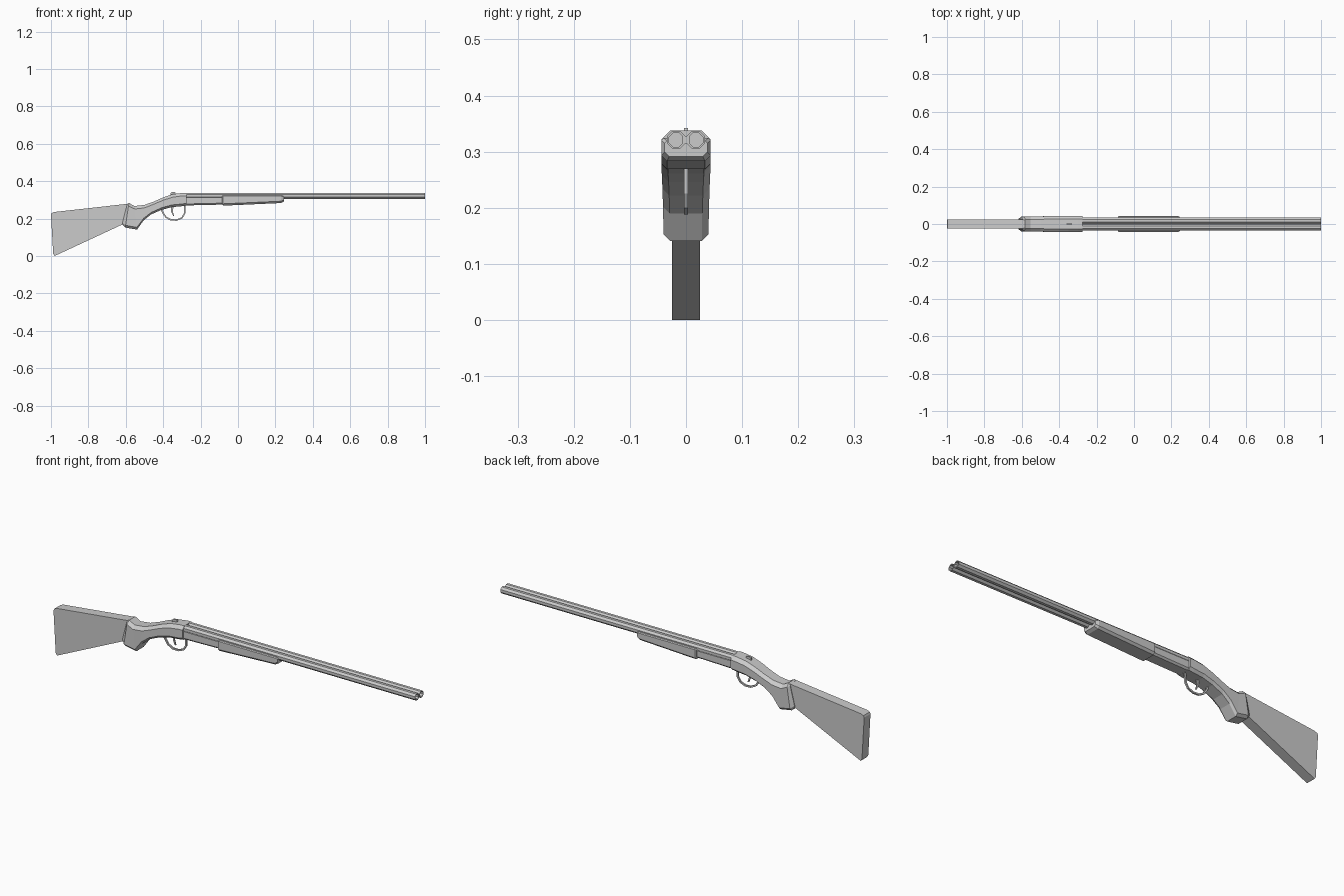
import bpy, bmesh, math
from mathutils import Vector

if "Cube" in bpy.data.objects:
    bpy.data.objects.remove(bpy.data.objects["Cube"])


def skin(name, rings, cyclic=False):
    """Bridge a list of equal-length point rings into a solid."""
    bm = bmesh.new()
    vr = [[bm.verts.new(p) for p in r] for r in rings]
    n = len(vr[0])
    pairs = list(zip(vr, vr[1:])) + ([(vr[-1], vr[0])] if cyclic else [])
    for a, b in pairs:
        for i in range(n):
            j = (i + 1) % n
            bm.faces.new((a[i], a[j], b[j], b[i]))
    if not cyclic:
        bm.faces.new(vr[0])
        bm.faces.new(vr[-1])
    bmesh.ops.recalc_face_normals(bm, faces=bm.faces[:])
    me = bpy.data.meshes.new(name)
    bm.to_mesh(me)
    bm.free()
    ob = bpy.data.objects.new(name, me)
    bpy.context.collection.objects.link(ob)
    return ob


def section(xt, zt, xb, zb, w, top=0.016, low=0.012):
    """Chamfered box section between a top point and a bottom point."""
    t, b = Vector((xt, 0, zt)), Vector((xb, 0, zb))
    d = (b - t).normalized()
    half = [(t, w - top), (t + d * top, w), (b - d * low, w), (b, w - low)]
    right = [(p.x, y, p.z) for p, y in half]
    return right + [(x, -y, z) for x, y, z in reversed(right)]


def plate(name, profile, w):
    return skin(name, [[(x, s * w, z) for x, z in profile] for s in (-1, 1)])


def octagon(x, y, z, r):
    return [(x, y + r * math.cos(math.pi * (i + .5) / 4),
             z + r * math.sin(math.pi * (i + .5) / 4)) for i in range(8)]


# Butt stock
plate("butt_stock", [(-1, .22), (-.996, .229), (-.983, .235), (-.59, .279), (-.565, .26),
                     (-.61, .172), (-.972, .004), (-.981, 0), (-.988, .012)], 0.025)

# Receiver flowing into the pistol grip
body = [(-.276, .338, -.276, .270, .044), (-.30, .337, -.30, .266, .044),
        (-.35, .330, -.355, .261, .044), (-.40, .313, -.41, .246, .043),
        (-.45, .291, -.465, .222, .042), (-.50, .273, -.505, .190, .041),
        (-.553, .267, -.540, .141, .040), (-.583, .283, -.603, .152, .040)]
rings = [section(*s) for s in body]
rings.append(section(-.592, .279, -.620, .170, .028, .008, .008))
skin("receiver_and_grip", rings)

# Hollow octagonal barrels
for side, y in (("left", 0.0175), ("right", -0.0175)):
    skin("barrel_" + side, [octagon(-.29, y, .321, .0175), octagon(1, y, .321, .0175),
                            octagon(1, y, .321, .0135), octagon(.6, y, .321, .0135)])

# Rib joining the barrels
plate("barrel_rib", [(-.28, .314), (-.28, .328), (.998, .328), (.998, .314)], 0.006)

# Barrel lug between receiver and fore-end
skin("barrel_lug", [section(-.29, .314, -.29, .270, .034, .002, .008),
                    section(-.07, .314, -.07, .275, .034, .002, .008)])

# Fore-end grip
skin("fore_end", [section(-.085, .320, -.085, .277, .038, .004, .008),
                  section(-.080, .324, -.080, .269, .044, .004, .010),
                  section(.232, .324, .230, .283, .044, .004, .010),
                  section(.245, .319, .245, .291, .038, .004, .008)])

# Trigger guard band
guard = [(-.284, .27), (-.286, .226), (-.300, .203), (-.328, .192), (-.358, .193),
         (-.385, .207), (-.402, .232), (-.412, .257)]
band = []
for i, (x, z) in enumerate(guard):
    a, b = guard[max(i - 1, 0)], guard[min(i + 1, len(guard) - 1)]
    d = Vector((b[0] - a[0], b[1] - a[1])).normalized() * 0.004
    band.append([(x + s * d.y, y, z - s * d.x)
                 for s, y in ((-1, -.004), (1, -.004), (1, .004), (-1, .004))])
skin("trigger_guard", band)

# Trigger
plate("trigger", [(-.358, .268), (-.344, .268), (-.349, .238), (-.341, .214),
                  (-.347, .214), (-.357, .236)], 0.003)

# Opening latch
plate("top_latch", [(-.362, .322), (-.360, .337), (-.354, .342), (-.338, .342),
                    (-.333, .337), (-.333, .325)], 0.004)
